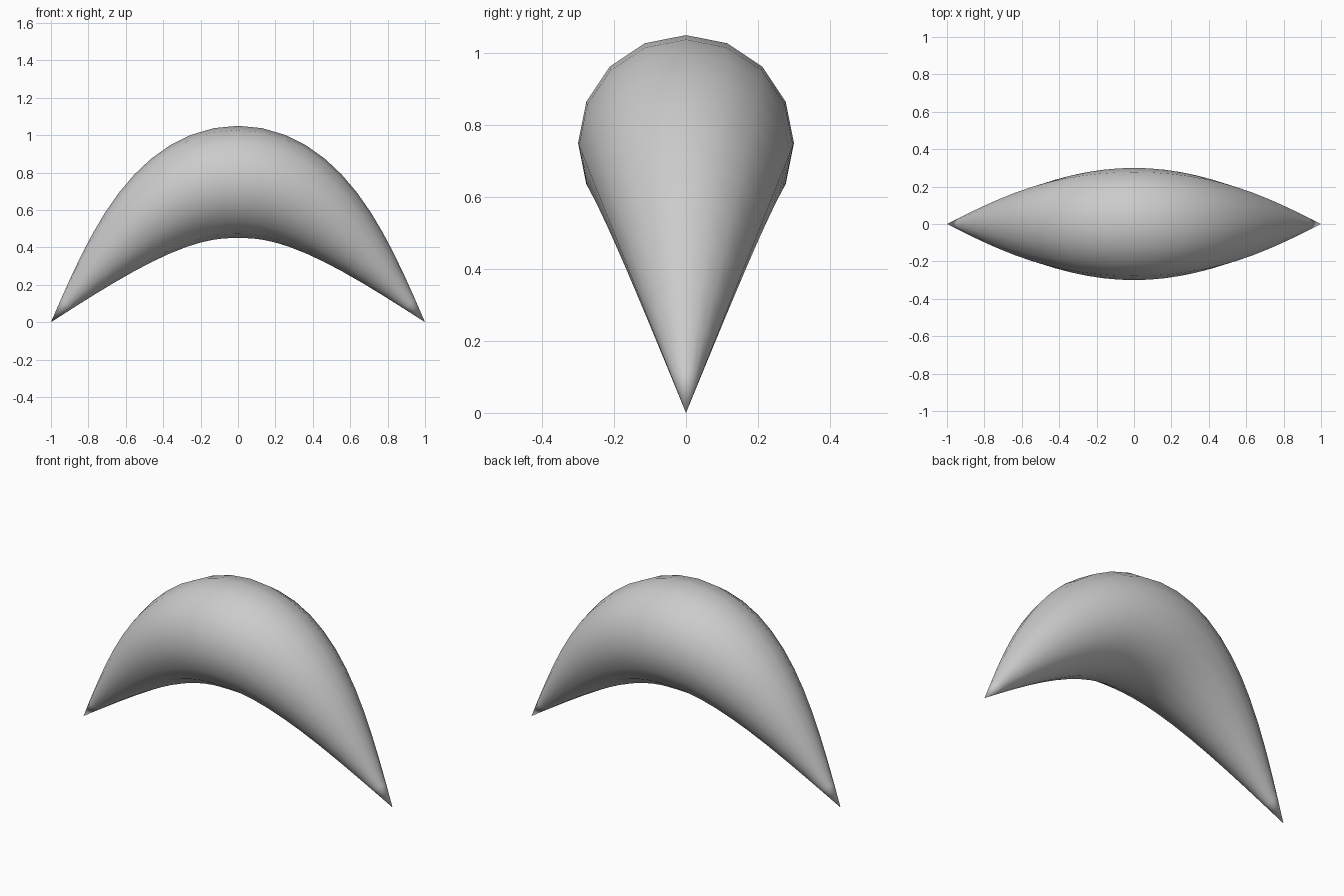
import bpy, bmesh, math
from mathutils import Vector

if "Cube" in bpy.data.objects:
    bpy.data.objects.remove(bpy.data.objects["Cube"])

SEGMENTS, SIDES = 24, 16
HEIGHT, RADIUS = 0.75, 0.3


def ring_points(x):
    # Cross-section perpendicular to the arched centre line
    arch = math.cos(math.pi * x / 2)
    slope = -HEIGHT * math.pi / 2 * math.sin(math.pi * x / 2)
    normal = Vector((-slope, 0, 1)).normalized()
    centre = Vector((x, 0, HEIGHT * arch))
    for k in range(SIDES):
        a = math.tau * k / SIDES
        yield centre + RADIUS * arch * (math.cos(a) * normal + Vector((0, math.sin(a), 0)))


# Arched crescent: swept tube tapering to a point at both ends
bm = bmesh.new()
rings = [[bm.verts.new(p) for p in ring_points(-1 + 2 * i / SEGMENTS)]
         for i in range(1, SEGMENTS)]
for a, b in zip(rings, rings[1:]):
    for k in range(SIDES):
        n = (k + 1) % SIDES
        bm.faces.new((a[k], a[n], b[n], b[k]))

# Pointed tips
for x, ring in ((-1, rings[0]), (1, rings[-1])):
    tip = bm.verts.new((x, 0, 0))
    for k in range(SIDES):
        bm.faces.new((tip, ring[k], ring[(k + 1) % SIDES]))

bmesh.ops.recalc_face_normals(bm, faces=bm.faces)
for f in bm.faces:
    f.smooth = True
mesh = bpy.data.meshes.new("arched_crescent")
bm.to_mesh(mesh)
bm.free()
bpy.context.collection.objects.link(bpy.data.objects.new("arched_crescent", mesh))
